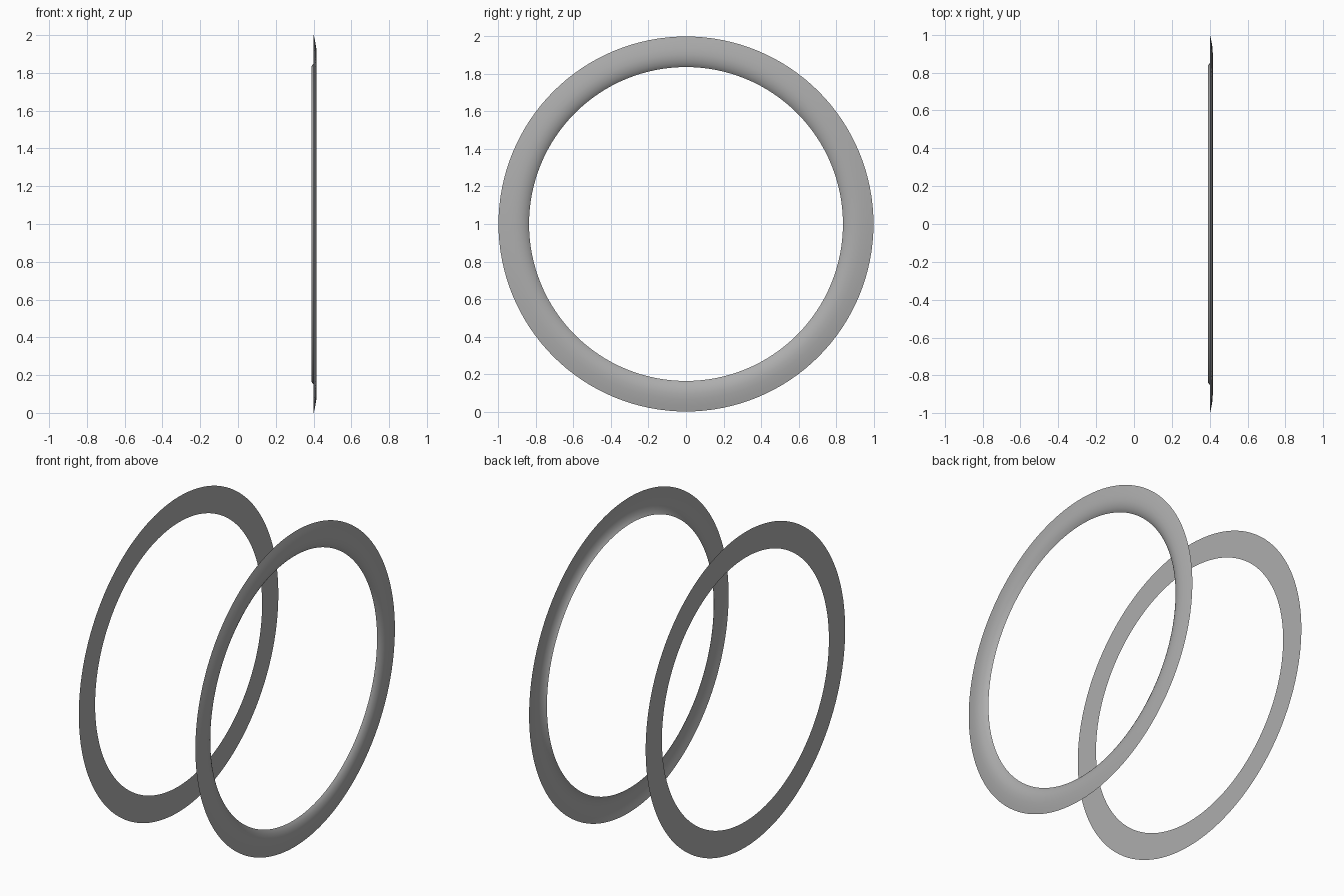
import bpy
import bmesh
from math import cos, sin, tau

cube = bpy.data.objects.get("Cube")
if cube:
    bpy.data.objects.remove(cube, do_unlink=True)

SEGMENTS = 128

# Single neutral grey
grey = bpy.data.materials.new("grey")
grey.use_nodes = True
colour = (0.42, 0.42, 0.42, 1)
grey.diffuse_color = colour
grey.node_tree.nodes["Principled BSDF"].inputs["Base Color"].default_value = colour


def ring(name, profile, outward):
    """Sweep an open (radius, x) profile around the x axis into a thin shell."""
    bm = bmesh.new()
    loops = []
    for r, x in profile:
        loops.append([bm.verts.new((x, r * cos(tau * i / SEGMENTS),
                                    1 + r * sin(tau * i / SEGMENTS)))
                      for i in range(SEGMENTS)])
    for a, b in zip(loops, loops[1:]):
        for i in range(SEGMENTS):
            j = (i + 1) % SEGMENTS
            face = bm.faces.new((a[i], a[j], b[j], b[i]))
            face.smooth = True
            face.normal_update()
            if face.normal.x * outward < 0:
                face.normal_flip()
    mesh = bpy.data.meshes.new(name)
    bm.to_mesh(mesh)
    bm.free()
    mesh.materials.append(grey)
    obj = bpy.data.objects.new(name, mesh)
    bpy.context.collection.objects.link(obj)
    return obj


# Domed ring, curling back at its inner edge
ring("domed_ring", [(1.0, 0.401), (0.97, 0.408), (0.935, 0.414), (0.905, 0.416),
                    (0.88, 0.413), (0.86, 0.406), (0.846, 0.398), (0.837, 0.39)], 1)

# Flat ring on the opposite side
ring("flat_ring", [(1.0, -0.417), (0.837, -0.417)], -1)
